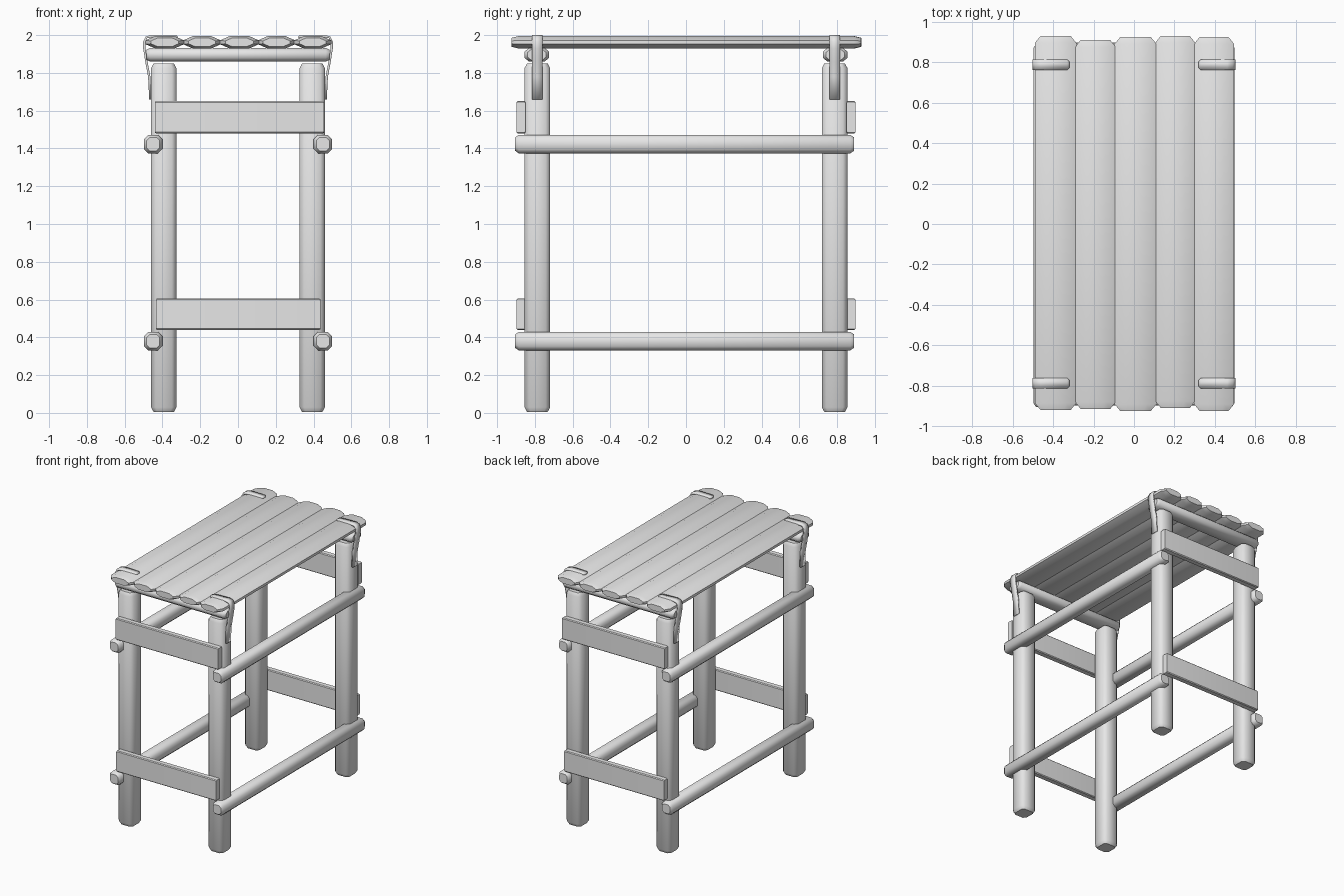
import bpy, bmesh, math
from mathutils import Vector

if "Cube" in bpy.data.objects:
    bpy.data.objects.remove(bpy.data.objects["Cube"], do_unlink=True)

GREY = (0.8, 0.8, 0.8, 1)
wood = bpy.data.materials.new("plain grey wood")
wood.use_nodes = True
wood.diffuse_color = GREY
wood.node_tree.nodes["Principled BSDF"].inputs["Base Color"].default_value = GREY


def finish(name, bm, angle):
    bmesh.ops.recalc_face_normals(bm, faces=bm.faces)
    mesh = bpy.data.meshes.new(name)
    bm.to_mesh(mesh)
    bm.free()
    mesh.materials.append(wood)
    obj = bpy.data.objects.new(name, mesh)
    bpy.context.collection.objects.link(obj)
    bpy.ops.object.select_all(action='DESELECT')
    obj.select_set(True)
    bpy.context.view_layer.objects.active = obj
    bpy.ops.object.shade_smooth_by_angle(angle=math.radians(angle))
    return obj


def beam(name, axis, lo, hi, cut_u, cut_v, end=0.02, shrink=0.75, angle=50):
    """Hewn beam along one axis: eight-sided section with tapered ends."""
    lo, hi = Vector(lo), Vector(hi)
    u, v = [i for i in range(3) if i != axis]
    mid, half = (lo + hi) / 2, (hi - lo) / 2
    a, b = half[u], half[v]
    ring = []
    for su, sv in ((1, 1), (-1, 1), (-1, -1), (1, -1)):
        pair = [(su * a, sv * (b - cut_v)), (su * (a - cut_u), sv * b)]
        ring += pair if su * sv > 0 else pair[::-1]
    stations = ((lo[axis], shrink), (lo[axis] + end, 1),
                (hi[axis] - end, 1), (hi[axis], shrink))
    bm = bmesh.new()
    rows = []
    for t, s in stations:
        row = []
        for p, q in ring:
            co = Vector()
            co[axis], co[u], co[v] = t, mid[u] + p * s, mid[v] + q * s
            row.append(bm.verts.new(co))
        rows.append(row)
    for r, s in zip(rows, rows[1:]):
        for i in range(8):
            j = (i + 1) % 8
            bm.faces.new((r[i], r[j], s[j], s[i]))
    bm.faces.new(rows[0])
    bm.faces.new(rows[-1])
    return finish(name, bm, angle)


def strap(name, sx, y):
    """Thin band folded over the table edge and down the leg."""
    path = [(0.32, 1.99, 0.014), (0.33, 1.992, 0.025), (0.46, 1.994, 0.027),
            (0.485, 1.988, 0.027), (0.496, 1.965, 0.027), (0.496, 1.93, 0.027),
            (0.485, 1.86, 0.027), (0.47, 1.78, 0.027), (0.464, 1.66, 0.027)]
    bm = bmesh.new()
    rows = [[bm.verts.new((sx * x, y + s * w, z)) for s in (-1, 1)]
            for x, z, w in path]
    for r, s in zip(rows, rows[1:]):
        bm.faces.new((r[0], r[1], s[1], s[0]))
    obj = finish(name, bm, 50)
    solid = obj.modifiers.new("thickness", 'SOLIDIFY')
    solid.thickness = 0.012
    solid.offset = 0


# Legs, cross beams, end boards and straps
for end_name, sy in (("front", -1), ("back", 1)):
    for side, sx in (("right", -1), ("left", 1)):
        cx, cy = sx * 0.393, sy * 0.787
        beam(f"{end_name}_{side}_leg", 2, (cx - 0.067, cy - 0.068, 0.005),
             (cx + 0.067, cy + 0.068, 1.85), 0.024, 0.024, 0.025, 0.8)
        strap(f"{end_name}_{side}_strap", sx, sy * 0.787)
    beam(f"{end_name}_cross_beam", 0, (-0.485, sy * 0.79 - 0.066, 1.86),
         (0.485, sy * 0.79 + 0.066, 1.932), 0.025, 0.02)
    y0, y1 = sorted((sy * 0.85, sy * 0.898))
    for level, z0, z1, x0, x1 in (("lower", 0.44, 0.605, -0.435, 0.437),
                                  ("upper", 1.48, 1.65, -0.44, 0.455)):
        beam(f"{end_name}_{level}_board", 0, (x0, y0, z0), (x1, y1, z1),
             0.006, 0.006, 0.006, 0.96, 30)

# Long side rails
for level, z in (("lower", 0.38), ("upper", 1.423)):
    for side, sx in (("right", -1), ("left", 1)):
        cx = sx * 0.449
        beam(f"{side}_{level}_rail", 1, (cx - 0.048, -0.905, z - 0.049),
             (cx + 0.048, 0.89, z + 0.049), 0.022, 0.022, 0.02, 0.72)

# Table top planks, with slightly uneven ends
edges = (-0.487, -0.288, -0.093, 0.108, 0.3, 0.491)
ends = ((-0.92, 0.93), (-0.915, 0.91), (-0.925, 0.925), (-0.91, 0.93), (-0.925, 0.925))
for i, (y0, y1) in enumerate(ends):
    beam(f"top_plank_{i + 1}", 1, (edges[i] - 0.003, y0, 1.93),
         (edges[i + 1] + 0.003, y1, 1.994), 0.05, 0.022, 0.035, 0.72)
